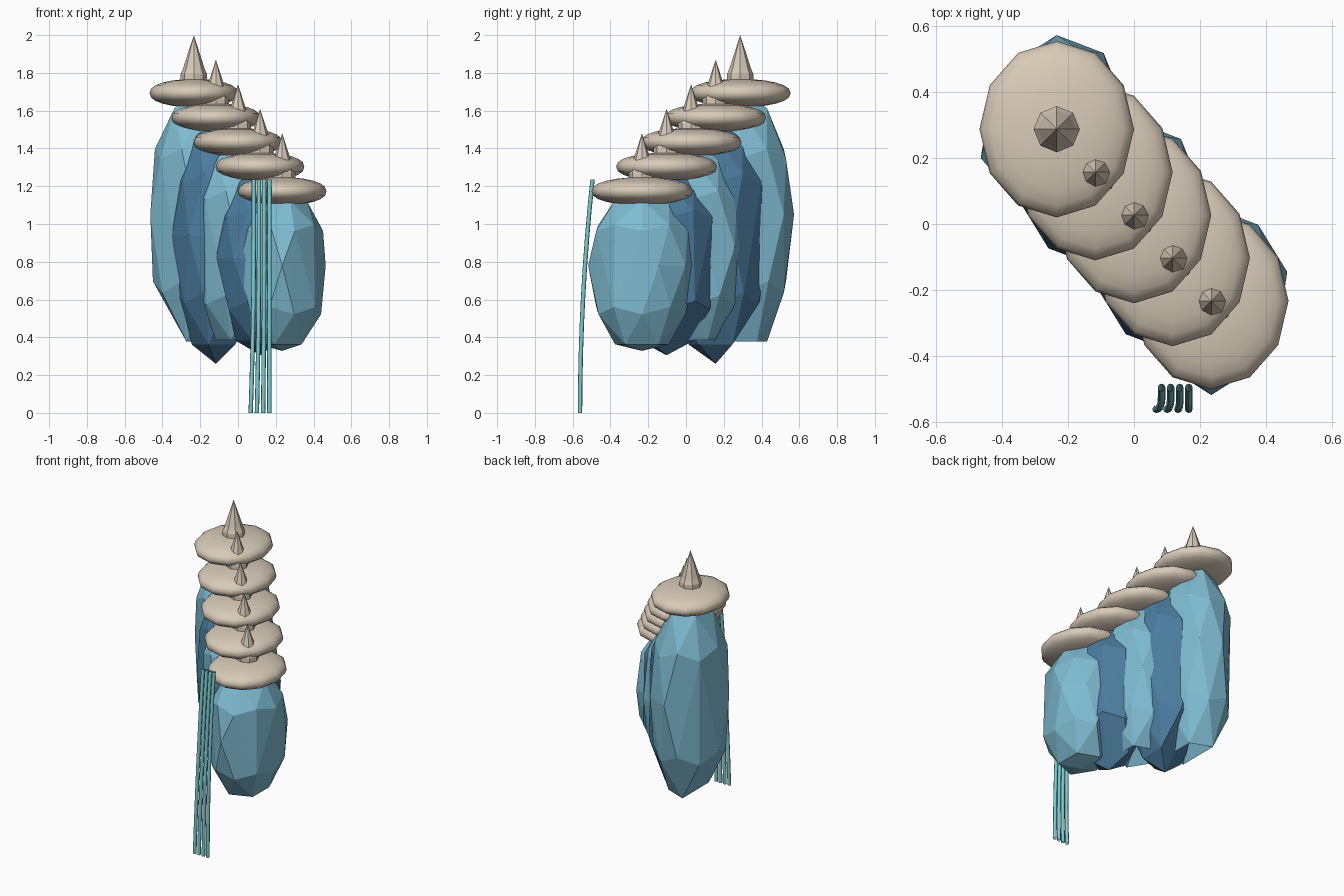
import bpy, bmesh, math
from mathutils import Vector

if "Cube" in bpy.data.objects:
    bpy.data.objects.remove(bpy.data.objects["Cube"])


def material(name, rgb):
    m = bpy.data.materials.new(name)
    m.diffuse_color = (*rgb, 1)
    m.use_nodes = True
    m.node_tree.nodes["Principled BSDF"].inputs["Base Color"].default_value = m.diffuse_color
    return m


BEIGE = material("warm beige", (0.69, 0.60, 0.48))
LIGHT = material("light blue", (0.21, 0.50, 0.64))
DARK = material("deep blue", (0.07, 0.20, 0.34))
TEAL = material("pale teal", (0.21, 0.60, 0.63))


def finish(bm, name, mat, loc, smooth=None):
    me = bpy.data.meshes.new(name)
    bm.to_mesh(me)
    bm.free()
    me.materials.append(mat)
    ob = bpy.data.objects.new(name, me)
    ob.location = loc
    bpy.context.collection.objects.link(ob)
    if smooth:
        bpy.ops.object.select_all(action='DESELECT')
        ob.select_set(True)
        bpy.context.view_layer.objects.active = ob
        bpy.ops.object.shade_smooth_by_angle(angle=math.radians(smooth))
    return ob


def body_segment(name, mat, x, y, mid, up, down, dent, rim_drop, mid_drop, low_drop):
    """Roughly cut egg: some rim and lower corners are shaved off."""
    ball = bmesh.new()
    bmesh.ops.create_icosphere(ball, subdivisions=2, radius=1)
    bm = bmesh.new()
    for v in ball.verts:
        c = v.co
        angle = math.degrees(math.atan2(c.y, c.x)) % 360
        level = (rim_drop if abs(c.z) < 0.1 else
                 mid_drop if -0.5 < c.z < -0.4 else
                 low_drop if -0.95 < c.z < -0.7 else ())
        if any(abs(angle - a) < 4 for a in level):
            continue
        if c.z < -0.97 and dent:
            continue
        bm.verts.new((c.x * 0.242, c.y * 0.285, c.z * (up if c.z > 0 else down)))
    ball.free()
    bmesh.ops.convex_hull(bm, input=bm.verts)
    loose = [v for v in bm.verts if not v.link_faces]
    bmesh.ops.delete(bm, geom=loose, context='VERTS')
    bmesh.ops.recalc_face_normals(bm, faces=bm.faces)
    if dent:
        # Hollow or bulge in the flat underside
        low = [f for f in bm.faces if all(v.co.z < -0.8 * down for v in f.verts)]
        if len(low) > 1:
            low = bmesh.ops.dissolve_faces(bm, faces=low)["region"]
        for v in bmesh.ops.poke(bm, faces=low)["verts"]:
            v.co.z += dent
    finish(bm, name, mat, (x, y, mid))


def cap_disc(name, x, y, z):
    """Flattened round plate with a full, rounded rim."""
    bm = bmesh.new()
    bmesh.ops.create_uvsphere(bm, u_segments=12, v_segments=12, radius=1)
    for v in bm.verts:
        c = v.co
        v.co = (c.x * 0.234, c.y * 0.267,
                math.copysign(abs(c.z) ** 0.85, c.z) * 0.075)
    finish(bm, name, BEIGE, (x, y, z), 180)


def spike(name, x, y, z):
    """Eight-sided pointed cone with a short collar."""
    profile = [(0.07, 0.04), (0.07, 0.1), (0.057, 0.13), (0.042, 0.178)]
    bm = bmesh.new()
    rings = [[bm.verts.new((r * math.cos(k * math.pi / 4),
                            r * math.sin(k * math.pi / 4), h))
              for k in range(8)] for r, h in profile]
    tip = bm.verts.new((0, 0, 0.307))
    for k in range(8):
        n = (k + 1) % 8
        for a, b in zip(rings, rings[1:]):
            bm.faces.new((a[k], a[n], b[n], b[k]))
        bm.faces.new((rings[-1][k], rings[-1][n], tip))
    bm.faces.new(rings[0][::-1])
    finish(bm, name, BEIGE, (x, y, z))


# Segments: middle height, upper and lower heights, hollow, shaved corners
segments = [
    (LIGHT, 1.05, 0.66, 0.79, 0.15, (126, 162, 234, 18), (), (180,)),
    (DARK, 0.94, 0.62, 0.68, 0, (54, 126, 342), (), (108,)),
    (LIGHT, 0.88, 0.56, 0.58, 0.12, (18, 198, 234, 342), (), ()),
    (DARK, 0.82, 0.48, 0.515, 0, (18, 54, 90, 162, 306), (180,), (36,)),
    (LIGHT, 0.78, 0.41, 0.49, -0.035, (342, 306, 234, 126), (108, 180), ()),
]

# Stepped diagonal row of segments, discs and spikes
for i, (mat, *shape) in enumerate(segments):
    x, y, z = -0.234 + 0.117 * i, 0.287 - 0.13 * i, 1.693 - 0.13 * i
    body_segment(f"body_segment_{i + 1}", mat, x, y, *shape)
    cap_disc(f"cap_disc_{i + 1}", x, y, z)
    spike(f"spike_{i + 1}", x, y, z)


# Hanging strands at the front, swept as open eight-sided tubes
def strand(name, x, drift):
    path = [Vector((x - drift * max(0, (t - 0.25) / 0.75) ** 2,
                    -0.495 - 0.066 * (1 - (1 - t) ** 2),
                    1.235 * (1 - t))) for t in [k / 8 for k in range(9)]]
    bm = bmesh.new()
    rings = [[bm.verts.new((p.x + 0.0115 * math.cos(k * math.pi / 4),
                            p.y + 0.0115 * math.sin(k * math.pi / 4), p.z))
              for k in range(8)] for p in path]
    for a, b in zip(rings, rings[1:]):
        for k in range(8):
            n = (k + 1) % 8
            bm.faces.new((a[k], b[k], b[n], a[n]))
    finish(bm, name, TEAL, (0, 0, 0), 50)


for i in range(4):
    strand(f"strand_{i + 1}", 0.166 - 0.0275 * i, 0.0055 * i)
